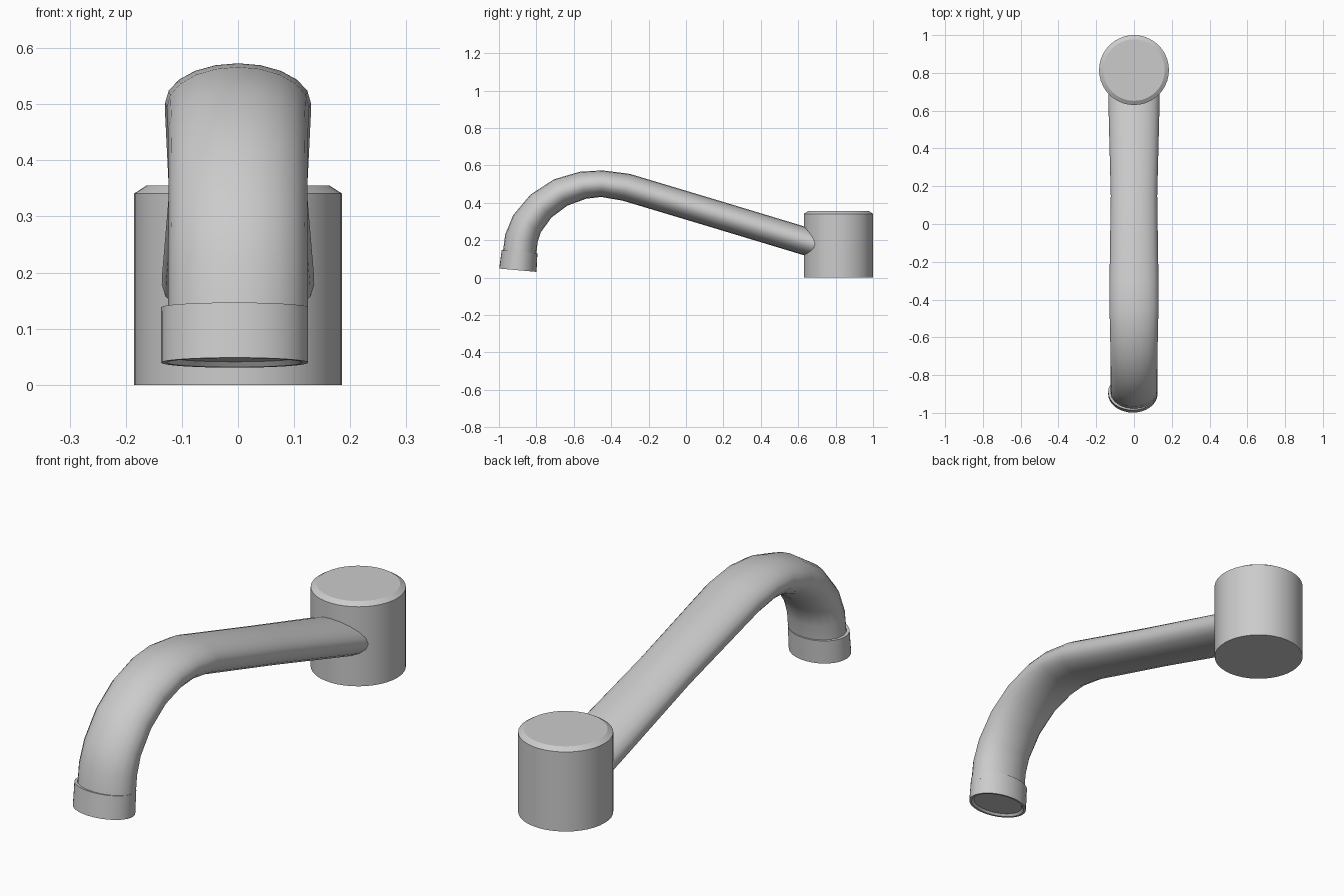
import bpy, bmesh, math
from mathutils import Vector

cube = bpy.data.objects.get("Cube")
if cube:
    bpy.data.objects.remove(cube, do_unlink=True)

metal = bpy.data.materials.new("grey_metal")
metal.use_nodes = True
GREY = (0.6, 0.6, 0.6, 1)
metal.diffuse_color = GREY
metal.node_tree.nodes["Principled BSDF"].inputs["Base Color"].default_value = GREY


def loft(name, rings, sides, angle, cx=0.0):
    """Skin elliptical rings of (centre y, centre z, normal, half width, half depth)."""
    bm = bmesh.new()
    loops = []
    for y, z, n, w, d in rings:
        loop = []
        for i in range(sides):
            a = 2 * math.pi * i / sides
            p = Vector((cx + w * math.cos(a), y, z)) + n * (d * math.sin(a))
            loop.append(bm.verts.new(p))
        loops.append(loop)
    for a, b in zip(loops, loops[1:]):
        for i in range(sides):
            j = (i + 1) % sides
            bm.faces.new((a[i], a[j], b[j], b[i]))
    bm.faces.new(loops[0])
    bm.faces.new(loops[-1])
    bmesh.ops.recalc_face_normals(bm, faces=bm.faces)
    mesh = bpy.data.meshes.new(name)
    bm.to_mesh(mesh)
    bm.free()
    mesh.materials.append(metal)
    obj = bpy.data.objects.new(name, mesh)
    bpy.context.collection.objects.link(obj)
    bpy.ops.object.select_all(action="DESELECT")
    obj.select_set(True)
    bpy.context.view_layer.objects.active = obj
    bpy.ops.object.shade_smooth_by_angle(angle=math.radians(angle))
    return obj


# Base: upright cylinder with a small chamfer on top
back = Vector((0, 1, 0))
loft("base", [(0.815, z, back, r, r)
              for z, r in ((0, 0.185), (0.341, 0.185), (0.355, 0.163))], 40, 30)

# Spout: centre line y, z, half width, half depth
path = [(0.76, 0.158, 0.136, 0.074), (0.62, 0.2, 0.135, 0.074),
        (0.15, 0.342, 0.123, 0.074), (-0.32, 0.483, 0.13, 0.074),
        (-0.45, 0.502, 0.13, 0.071), (-0.55, 0.494, 0.127, 0.074),
        (-0.67, 0.455, 0.125, 0.079), (-0.775, 0.383, 0.124, 0.083),
        (-0.85, 0.288, 0.124, 0.087), (-0.88, 0.21, 0.125, 0.089),
        (-0.892, 0.11, 0.125, 0.09)]
rings = []
for i, (y, z, w, d) in enumerate(path):
    p, q = path[max(i - 1, 0)], path[min(i + 1, len(path) - 1)]
    t = Vector((0, q[0] - p[0], q[1] - p[1])).normalized()
    rings.append((y, z, Vector((0, t.z, -t.y)), w, d))
loft("spout", rings, 20, 40)

# Nozzle collar: tilted ring with a recessed outlet
axis = Vector((0, -0.09, -1)).normalized()
across = Vector((0, axis.z, -axis.y))
top = Vector((0, -0.89, 0.138))
collar = []
for s, w, d in ((0, 0.122, 0.088), (0, 0.131, 0.096), (0.099, 0.131, 0.1),
                (0.099, 0.121, 0.091), (0.09, 0.112, 0.083)):
    c = top + axis * s
    collar.append((c.y, c.z, across, w, d))
loft("nozzle_collar", collar, 32, 30, cx=-0.006)
